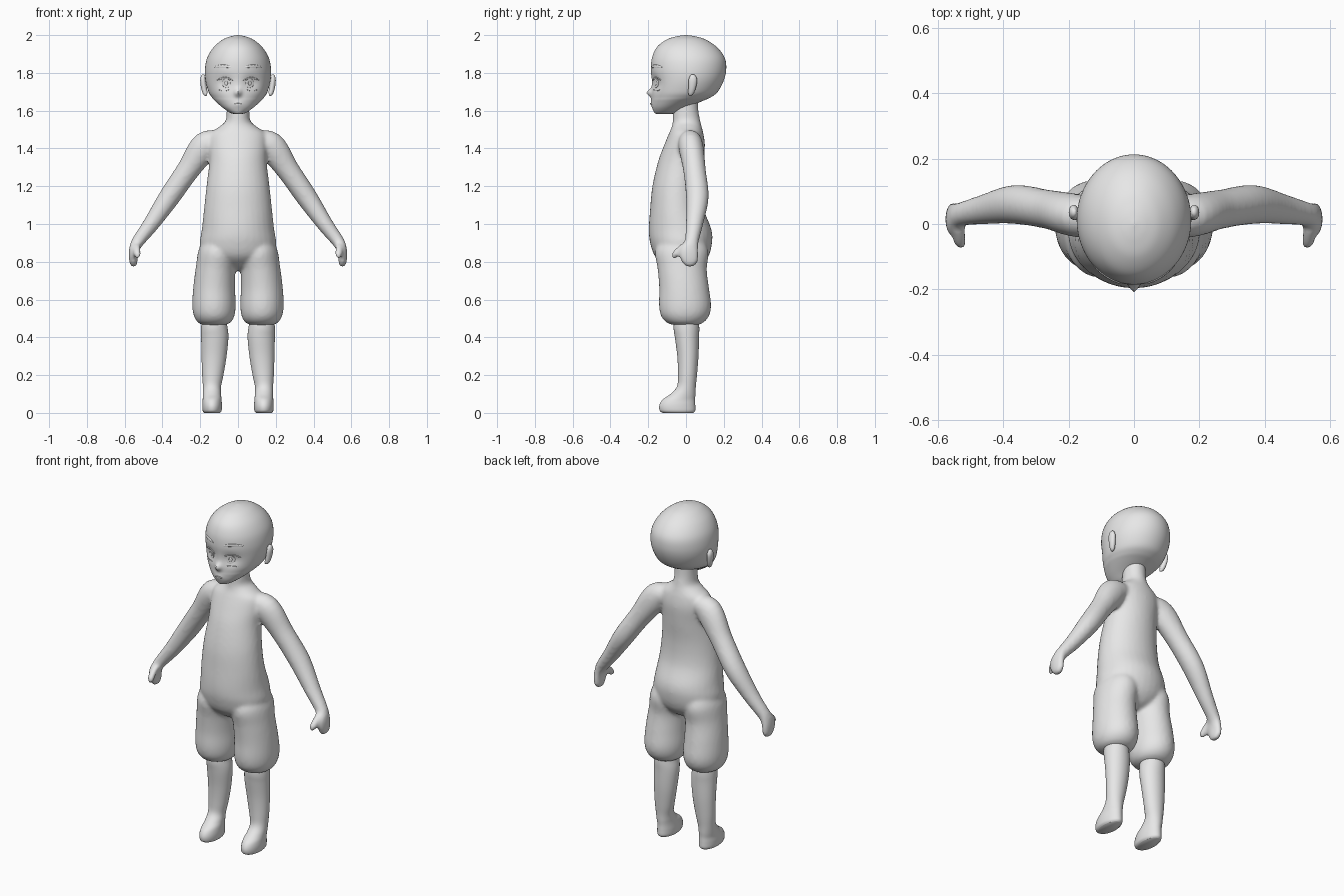
import bpy, bmesh, math
from mathutils import Vector
from mathutils.bvhtree import BVHTree

grey = bpy.data.materials.new("plain_grey")
grey.diffuse_color = (0.8, 0.8, 0.8, 1)


def spline(keys, steps):
    """Smoothly interpolate a list of key rings."""
    out = []
    for i in range(len(keys) - 1):
        p0, p1, p2, p3 = (keys[max(0, min(len(keys) - 1, i + k))] for k in (-1, 0, 1, 2))
        for s in range(steps):
            t = s / steps
            out.append([0.5 * (2 * b + (c - a) * t + (2 * a - 5 * b + 4 * c - d) * t * t
                               + (3 * b - a - 3 * c + d) * t ** 3)
                        for a, b, c, d in zip(p0, p1, p2, p3)])
    return out + [list(keys[-1])]


def tube(bm, keys, side=1, segs=32, steps=5):
    """Closed loft; key ring = centre x, y, z, radius across, radius along y."""
    rings = spline(keys, steps)
    loops = []
    for i, (x, y, z, a, b) in enumerate(rings):
        p, q = rings[max(i - 1, 0)], rings[min(i + 1, len(rings) - 1)]
        t = Vector((q[0] - p[0], 0, q[2] - p[2])).normalized()
        u = Vector((0, 1, 0)).cross(t)
        loop = []
        for k in range(segs):
            w = 2 * math.pi * k / segs
            c = Vector((x, y, z)) + u * a * math.cos(w) + Vector((0, b * math.sin(w), 0))
            loop.append(bm.verts.new((c.x * side, c.y, c.z)))
        loops.append(loop)
    for la, lb in zip(loops, loops[1:]):
        for k in range(segs):
            n = (k + 1) % segs
            bm.faces.new((la[k], la[n], lb[n], lb[k]))
    bm.faces.new(loops[0])
    bm.faces.new(loops[-1])


def finish(bm, name, angle=50):
    bmesh.ops.recalc_face_normals(bm, faces=bm.faces)
    me = bpy.data.meshes.new(name)
    bm.to_mesh(me)
    bm.free()
    me.materials.append(grey)
    me.shade_smooth()
    me.set_sharp_from_angle(angle=math.radians(angle))
    ob = bpy.data.objects.new(name, me)
    bpy.context.collection.objects.link(ob)
    return ob


def stack(rows):
    """Rows of (z, x radius, front y, back y) as centred rings."""
    return [(0, (f + b) / 2, z, r, (b - f) / 2) for z, r, f, b in rows]


# Body: torso, neck, arms and puffy trouser legs fused into one skin
bm = bmesh.new()
tube(bm, stack([
    (0.755, 0.04, -0.06, 0.03), (0.78, 0.10, -0.11, 0.08), (0.83, 0.185, -0.165, 0.12),
    (0.90, 0.202, -0.19, 0.138), (0.97, 0.192, -0.197, 0.135), (1.08, 0.18, -0.19, 0.095),
    (1.20, 0.167, -0.178, 0.085), (1.33, 0.152, -0.148, 0.095), (1.42, 0.155, -0.115, 0.10),
    (1.48, 0.145, -0.09, 0.092), (1.515, 0.10, -0.075, 0.083), (1.545, 0.066, -0.07, 0.076),
    (1.60, 0.06, -0.068, 0.066), (1.68, 0.06, -0.05, 0.062)]))
for s in (1, -1):
    # arm and hand
    tube(bm, [
        (0.08, 0.02, 1.45, 0.04, 0.05), (0.17, 0.025, 1.415, 0.076, 0.066),
        (0.265, 0.045, 1.285, 0.061, 0.06), (0.365, 0.06, 1.14, 0.056, 0.06),
        (0.46, 0.045, 1.0, 0.043, 0.046), (0.528, 0.03, 0.91, 0.034, 0.038),
        (0.548, 0.015, 0.87, 0.028, 0.05), (0.554, 0.015, 0.83, 0.024, 0.051),
        (0.553, 0.02, 0.795, 0.021, 0.04), (0.55, 0.02, 0.774, 0.012, 0.02)], s)
    # thumb
    tube(bm, [
        (0.536, 0.0, 0.895, 0.018, 0.025), (0.535, -0.035, 0.865, 0.02, 0.024),
        (0.532, -0.055, 0.84, 0.019, 0.021), (0.53, -0.062, 0.82, 0.012, 0.012)], s)
    # trouser leg
    tube(bm, [
        (0.10, -0.02, 0.96, 0.06, 0.09), (0.107, -0.022, 0.86, 0.10, 0.14),
        (0.119, -0.02, 0.76, 0.105, 0.13), (0.126, -0.01, 0.66, 0.111, 0.132),
        (0.127, -0.005, 0.57, 0.115, 0.138), (0.126, -0.005, 0.515, 0.108, 0.128),
        (0.126, -0.005, 0.48, 0.088, 0.10), (0.126, -0.002, 0.465, 0.06, 0.065)], s)
body = finish(bm, "body")
skin = body.modifiers.new("fuse", "REMESH")
skin.mode = "VOXEL"
skin.voxel_size = 0.01
skin.use_smooth_shade = True
soft = body.modifiers.new("soften", "SMOOTH")
soft.factor = 0.5
soft.iterations = 7

# Lower legs with feet
for s, label in ((1, "left"), (-1, "right")):
    bm = bmesh.new()
    tube(bm, [
        (0.137, -0.042, 0.0, 0.042, 0.082), (0.137, -0.045, 0.012, 0.05, 0.094),
        (0.137, -0.046, 0.04, 0.052, 0.095), (0.137, -0.038, 0.07, 0.05, 0.086),
        (0.138, -0.016, 0.10, 0.048, 0.066), (0.138, 0.002, 0.14, 0.048, 0.05),
        (0.134, 0.008, 0.20, 0.056, 0.05), (0.127, 0.01, 0.30, 0.066, 0.056),
        (0.123, 0.005, 0.40, 0.072, 0.064), (0.126, 0.002, 0.46, 0.069, 0.068),
        (0.126, 0.002, 0.54, 0.06, 0.06)], s)
    finish(bm, label + "_lower_leg")

# Head with sunken eye sockets and a small pointed nose
bm = bmesh.new()
tube(bm, stack([
    (1.582, 0.012, -0.15, -0.09), (1.588, 0.04, -0.166, -0.05), (1.615, 0.08, -0.178, 0.0),
    (1.65, 0.12, -0.182, 0.085), (1.67, 0.138, -0.182, 0.13), (1.70, 0.156, -0.182, 0.168),
    (1.76, 0.172, -0.181, 0.20), (1.82, 0.175, -0.186, 0.213), (1.88, 0.163, -0.18, 0.205),
    (1.935, 0.13, -0.155, 0.165), (1.975, 0.083, -0.105, 0.107), (1.993, 0.04, -0.052, 0.052),
    (2.0, 0.004, -0.005, 0.005)]), segs=96, steps=6)


def bump(x, z, w, h):
    return math.exp(-(x / w) ** 2 - (z / h) ** 2)


for v in bm.verts:
    x, y, z = v.co
    if y < -0.05:
        v.co.y += 0.014 * bump(abs(x) - 0.07, z - 1.745, 0.04, 0.035)
        v.co.y -= 0.027 * bump(x, z - 1.695, 0.016, 0.02) + 0.005 * bump(x, z - 1.635, 0.03, 0.018)
head = finish(bm, "head")
tree = BVHTree.FromPolygons([v.co for v in head.data.vertices],
                            [p.vertices for p in head.data.polygons])


def face_plate(name, x, z, rx, rz, bend=0.0, lift=0.004):
    """Thin oval plate that follows the face, optionally arched."""
    bm = bmesh.new()
    rows = []
    for r, up in ((0.03, lift), (0.4, lift), (0.8, lift), (1.0, lift * 0.6), (1.03, -0.003)):
        row = []
        for k in range(28):
            w = 2 * math.pi * k / 28
            px, pz = x + rx * r * math.cos(w), z + rz * r * math.sin(w)
            pz -= bend * (r * math.cos(w)) ** 2
            hit = tree.ray_cast(Vector((px, -1, pz)), Vector((0, 1, 0)))[0]
            row.append(bm.verts.new((px, hit.y - up, pz)))
        rows.append(row)
    bm.faces.new(rows[0])
    for a, b in zip(rows, rows[1:]):
        for k in range(28):
            n = (k + 1) % 28
            bm.faces.new((a[k], a[n], b[n], b[k]))
    finish(bm, name)


# Eyes, brows and ears
for s, label in ((1, "left"), (-1, "right")):
    face_plate(label + "_brow", s * 0.08, 1.836, 0.046, 0.008, 0.008)
    face_plate(label + "_upper_lash", s * 0.07, 1.773, 0.042, 0.005, 0.012)
    face_plate(label + "_iris", s * 0.062, 1.745, 0.021, 0.024)
    face_plate(label + "_pupil", s * 0.062, 1.745, 0.009, 0.011, lift=0.006)
    face_plate(label + "_lower_lash", s * 0.075, 1.707, 0.028, 0.003, -0.003)
    bm = bmesh.new()
    tube(bm, [
        (0.165, 0.022, 1.682, 0.004, 0.006), (0.172, 0.026, 1.69, 0.012, 0.014),
        (0.18, 0.032, 1.72, 0.015, 0.02), (0.185, 0.036, 1.76, 0.015, 0.023),
        (0.183, 0.036, 1.782, 0.012, 0.016), (0.178, 0.036, 1.79, 0.004, 0.006)], s, 20)
    finish(bm, label + "_ear")
face_plate("mouth", 0, 1.636, 0.022, 0.004, 0.003)
